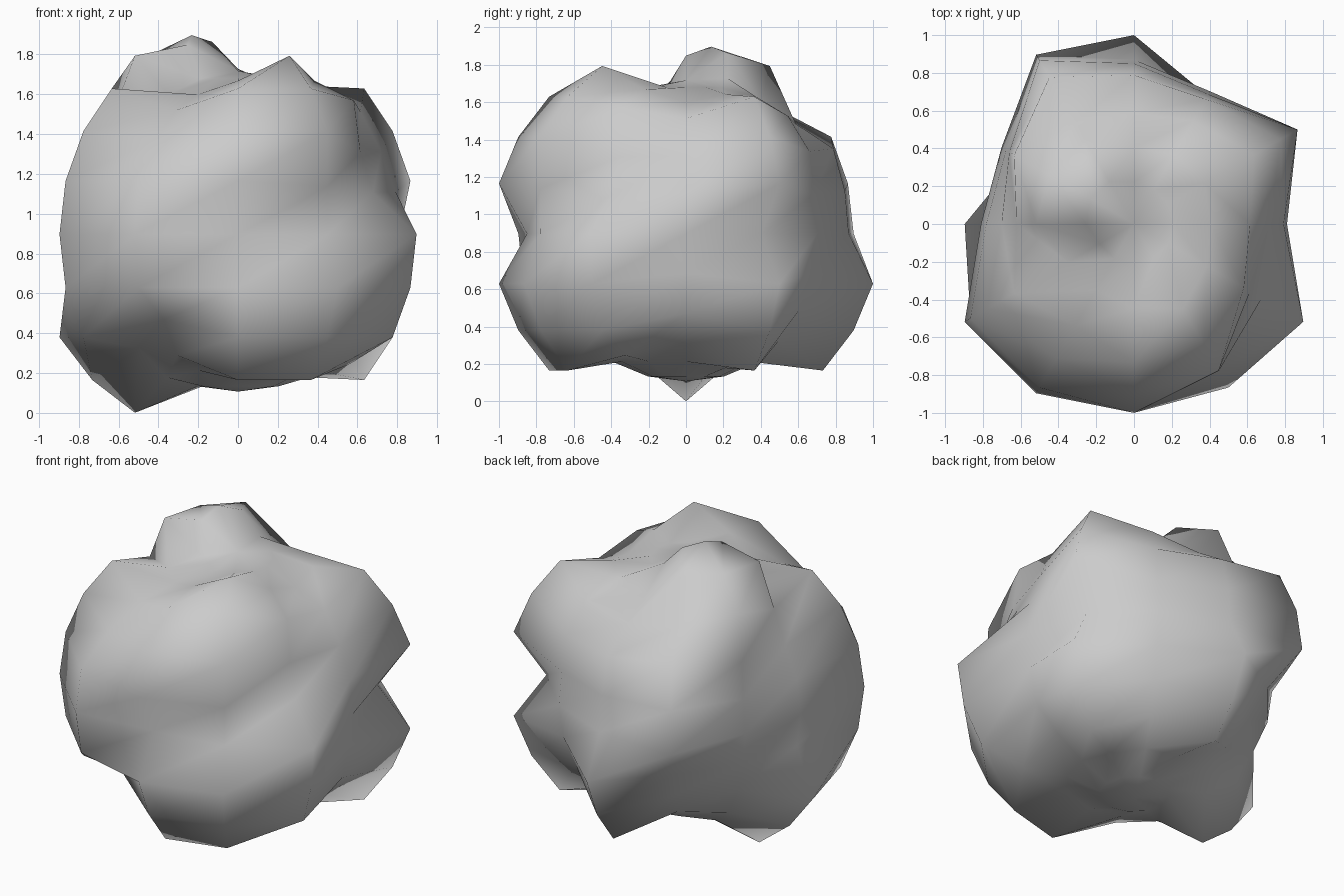
import bpy, bmesh, math

if "Cube" in bpy.data.objects:
    bpy.data.objects.remove(bpy.data.objects["Cube"])

# Lumpy boulder: a 12 x 12 sphere whose points sit on raised lumps or in dents
FULL, LOW = 1.035, 0.81
CENTRE_Z = 0.897

# raised lumps: latitude -> spans of longitude steps (30 degrees each, 0 = +x)
lumps = {
    75: [(5, 5)],
    60: [(4, 6), (10, 10)],
    45: [(1, 1), (5, 5), (7, 7), (9, 10)],
    30: [(1, 1), (4, 4), (7, 7), (9, 10)],
    15: [(1, 1), (4, 4), (7, 9)],
    0: [(4, 4), (7, 8), (11, 11)],
    -15: [(1, 1), (3, 3), (7, 11)],
    -30: [(1, 1), (3, 3), (6, 7), (9, 11)],
    -45: [(1, 1), (3, 3), (6, 6), (9, 10)],
    -60: [(6, 6)],
}

# slopes between lumps and dents: latitude -> {longitude step: radius}
slopes = {
    75: {3: .86, 4: 1.0, 6: .985},
    60: {1: .86, 2: .85, 9: .89, 11: .89},
    45: {0: .87, 2: .89, 3: .83, 4: .88, 6: .88, 8: .88, 11: .95},
    30: {0: .83, 2: .88, 3: .91, 5: .88, 8: .95, 11: .82},
    15: {0: .82, 2: .82, 3: .88, 10: .93},
    0: {3: .87, 9: .85, 10: .9},
    -15: {4: .85},
    -30: {0: .85, 8: .86},
    -45: {5: .84, 8: .86, 11: .92},
    -60: {1: .83, 5: .83, 7: .83},
}


def radius(lat, step):
    if abs(lat) == 90:
        return 0.82 if lat > 0 else 0.79
    if any(a <= step <= b for a, b in lumps.get(lat, [])):
        return FULL
    low = 0.79 if lat <= -60 else LOW
    return slopes.get(lat, {}).get(step, low)


bm = bmesh.new()
bmesh.ops.create_uvsphere(bm, u_segments=12, v_segments=12, radius=1)

# split every quad along the diagonal that rises with longitude
for f in [f for f in bm.faces if len(f.verts) == 4]:
    c = f.calc_center_median()
    side = {v: (c.x * v.co.y - c.y * v.co.x > 0, v.co.z > c.z) for v in f.verts}
    low = next(v for v in f.verts if side[v] == (False, False))
    high = next(v for v in f.verts if side[v] == (True, True))
    bmesh.utils.face_split(f, low, high)

# push the points in and out
for v in bm.verts:
    lat = round(math.degrees(math.asin(max(-1, min(1, v.co.z)))) / 15) * 15
    step = round(math.degrees(math.atan2(v.co.y, v.co.x)) / 30) % 12
    v.co *= radius(lat, step)
    v.co.z += CENTRE_Z
for f in bm.faces:
    f.smooth = True

mesh = bpy.data.meshes.new("boulder")
bm.to_mesh(mesh)
bm.free()
boulder = bpy.data.objects.new("boulder", mesh)
bpy.context.collection.objects.link(boulder)
